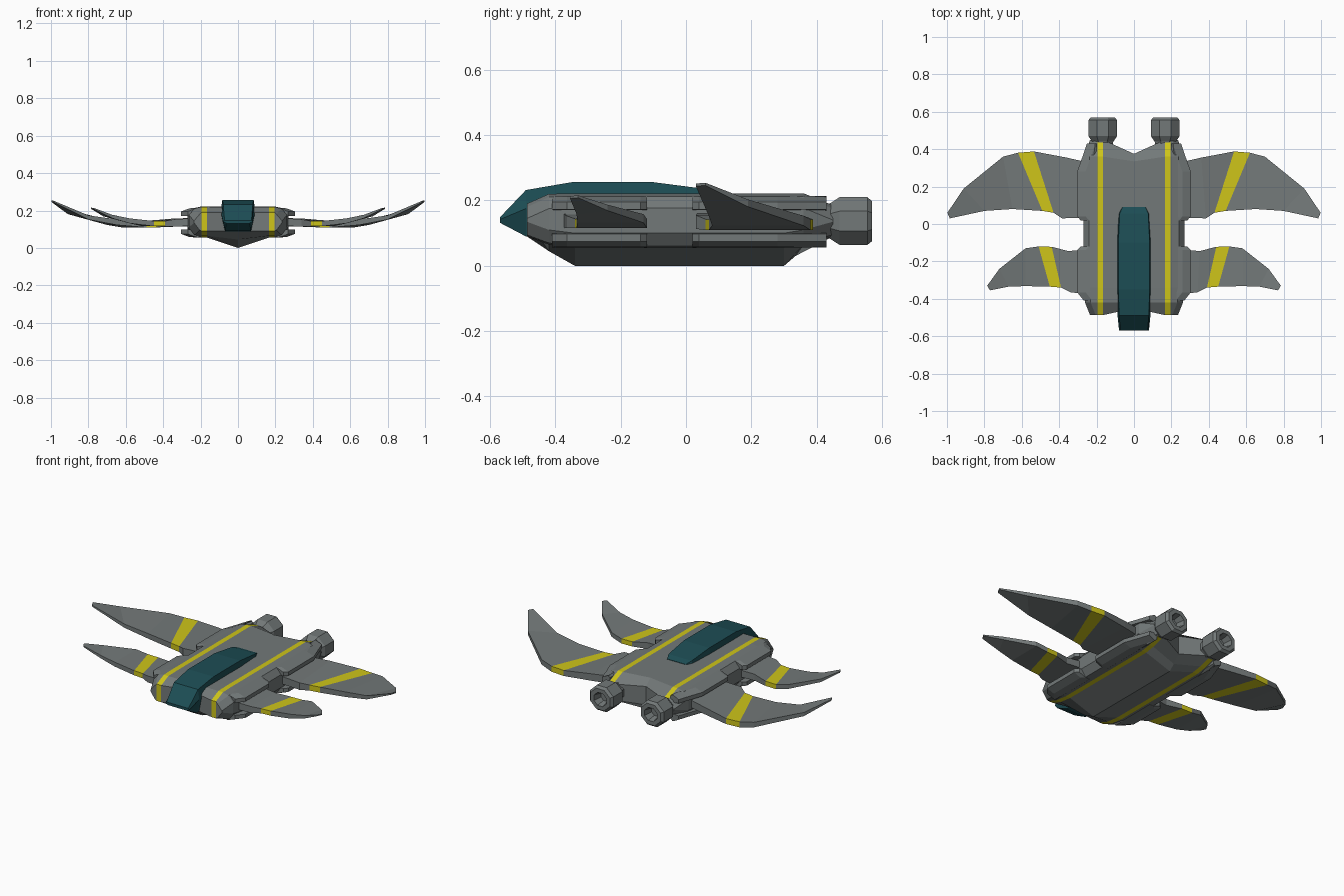
import bpy, bmesh, math

if "Cube" in bpy.data.objects:
    bpy.data.objects.remove(bpy.data.objects["Cube"])


def material(name, color):
    m = bpy.data.materials.new(name)
    m.diffuse_color = color
    m.use_nodes = True
    m.node_tree.nodes["Principled BSDF"].inputs["Base Color"].default_value = m.diffuse_color
    return m


GREY = material("hull_grey", (0.17, 0.19, 0.19, 1))
YELLOW = material("stripe_yellow", (0.62, 0.56, 0.01, 1))
TEAL = material("canopy_teal", (0.012, 0.075, 0.09, 1))


def loft(name, rings, mats, paint=None, mirror=False):
    """Skin closed rings; each cap is a strip of quads. paint(segment, center) -> material slot."""
    bm = bmesh.new()
    vs = [[bm.verts.new(p) for p in r] for r in rings]
    n = len(rings[0])
    faces = []
    for s in range(len(vs) - 1):
        for i in range(n):
            j = (i + 1) % n
            faces.append((s, bm.faces.new((vs[s][i], vs[s][j], vs[s + 1][j], vs[s + 1][i]))))
    for r in (vs[0], vs[-1]):
        for i in range(n // 2 - 1):
            faces.append((-1, bm.faces.new((r[i], r[i + 1], r[n - 2 - i], r[n - 1 - i]))))
    if paint:
        for s, f in faces:
            f.material_index = paint(s, f.calc_center_median())
    bmesh.ops.recalc_face_normals(bm, faces=bm.faces)
    me = bpy.data.meshes.new(name)
    bm.to_mesh(me)
    bm.free()
    for m in mats:
        me.materials.append(m)
    ob = bpy.data.objects.new(name, me)
    bpy.context.collection.objects.link(ob)
    if mirror:
        ob.modifiers.new("mirror", 'MIRROR').use_mirror_merge = False
    return ob


# Hull: faceted body with a keel; the stripes are two narrow bands of its faces
def hull_ring(yc, yo, hw, zc, zb, zt):
    low = [(0, zc), (.165, zb), (.195, zb), (hw - .03, zb + .005), (hw, zb + .045)]
    top = [(0, zt), (.165, zt), (.195, zt), (hw - .03, zt - .01), (hw, zt - .045)]

    def full(half):
        return [(-x, z) for x, z in half[:0:-1]] + half
    return [(x, yc + (yo - yc) * min(abs(x) / .165, 1), z)
            for x, z in full(low) + full(top)[::-1]]


hull_sections = [
    (-.45, -.487, .235, .09, .09, .19),
    (-.42, -.42, .262, .045, .065, .22),
    (-.34, -.34, .27, 0, .055, .222),
    (.30, .30, .27, 0, .055, .222),
    (.335, .36, .268, .03, .065, .222),
    (.375, .45, .235, .075, .09, .185),
]
loft("hull", [hull_ring(*s) for s in hull_sections], [GREY, YELLOW],
     lambda s, c: int(.166 < abs(c.x) < .194))


# Canopy: long teal wedge from the nose over the hull
def canopy_ring(y, hw, zb, zt):
    zm = zb + (zt - zb) * .6
    half = [(hw * .78, zb), (hw, zm), (hw * .9, zt)]
    p = half + [(-x, z) for x, z in half[::-1]]
    return [(x, y, z) for x, z in p]


loft("canopy", [canopy_ring(*s) for s in (
    (-.57, .08, .132, .148), (-.49, .088, .09, .232), (-.35, .093, .08, .256),
    (-.10, .093, .10, .256), (.055, .085, .15, .236), (.09, .068, .18, .224))], [TEAL])


# Wing root guards: plates above and below each wing slot
def guard_ring(y, xo, low):
    p = [(.2, .168), (xo, .172), (xo, .195), (xo - .045, .212), (.215, .214), (.2, .205)]
    return [(x, y, .27 - z if low else z) for x, z in p]


guards = {
    "front": ((-.41, .268), (-.365, .304), (-.14, .304), (-.12, .285)),
    "rear": ((.02, .285), (.04, .304), (.28, .304), (.37, .272), (.43, .252)),
}
for end, secs in guards.items():
    for low in (False, True):
        name = f"{end}_{'lower' if low else 'upper'}_wing_guard"
        loft(name, [guard_ring(y, x, low) for y, x in secs], [GREY], mirror=True)


# Wings: stations of leading x, y, trailing x, y, leading z, trailing z, thickness
def wing(name, stations):
    rings = []
    for xl, yl, xt, yt, zl, zt, t in stations:
        h = t / 2
        rings.append([(xl, yl, zl - h), (xt, yt, zt - h), (xt, yt, zt + h), (xl, yl, zl + h)])
    loft(name, rings, [GREY, YELLOW], lambda s, c: int(s == 2), mirror=True)


wing("rear_wing", [
    (.25, .035, .25, .33, .138, .138, .045),
    (.385, .03, .36, .355, .134, .134, .042),
    (.43, .06, .535, .388, .126, .126, .033),
    (.49, .07, .62, .381, .126, .126, .033),
    (.65, .08, .70, .36, .138, .138, .030),
    (.80, .07, .91, .19, .163, .192, .022),
    (.985, .03, .998, .06, .248, .25, .008)])
wing("front_wing", [
    (.25, -.375, .25, -.135, .138, .138, .042),
    (.34, -.365, .35, -.145, .134, .134, .038),
    (.39, -.34, .44, -.122, .130, .130, .028),
    (.45, -.335, .51, -.12, .130, .130, .028),
    (.58, -.332, .58, -.13, .145, .145, .026),
    (.67, -.335, .72, -.24, .167, .178, .018),
    (.77, -.355, .785, -.33, .21, .212, .007)])

# Engines: eight-sided nozzles with a hollow exhaust
engine_profile = [(.36, .05), (.44, .058), (.47, .079), (.555, .079),
                  (.57, .066), (.57, .042), (.52, .03)]
rings = []
for y, r in engine_profile:
    angles = [math.radians(22.5 + 45 * i) for i in range(8)]
    rings.append([(.167 + 1.05 * r * math.cos(a), y, .137 + r * math.sin(a)) for a in angles])
loft("engine", rings, [GREY], mirror=True)
